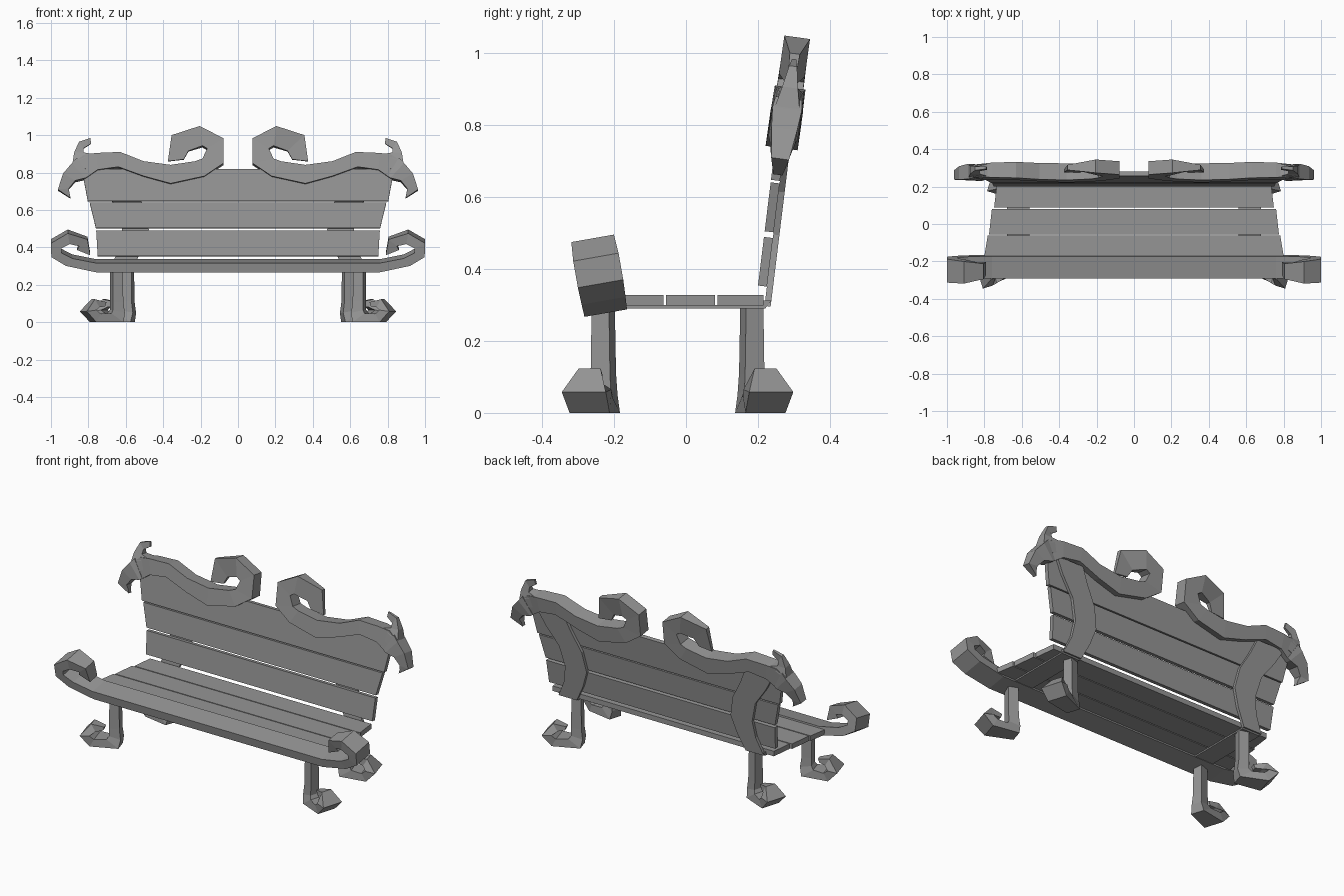
import bpy, bmesh
from math import radians
from mathutils import Matrix

# Dark grey paint shared by every part
grey = bpy.data.materials.new("dark_grey")
grey.diffuse_color = (.3, .3, .3, 1)


def make(name, ribbons, matrix=None, mirror=True):
    """Each ribbon is a list of stations (ax, az, bx, bz, half depth), skinned into a solid band."""
    bm = bmesh.new()
    for stations in ribbons:
        rings = []
        for st in stations:
            ax, az, bx, bz = st[:4]
            y0, y1 = (-st[4], st[4]) if len(st) == 5 else st[4:]
            rings.append([bm.verts.new(p) for p in
                          ((ax, y0, az), (ax, y1, az), (bx, y1, bz), (bx, y0, bz))])
        for r, s in zip(rings, rings[1:]):
            for i in range(4):
                j = (i + 1) % 4
                bm.faces.new((r[i], r[j], s[j], s[i]))
        bm.faces.new(rings[0])
        bm.faces.new(rings[-1][::-1])
    if matrix:
        bm.transform(matrix)
    bmesh.ops.recalc_face_normals(bm, faces=bm.faces)
    me = bpy.data.meshes.new(name)
    bm.to_mesh(me)
    bm.free()
    me.materials.append(grey)
    ob = bpy.data.objects.new(name, me)
    bpy.context.collection.objects.link(ob)
    if mirror:
        mod = ob.modifiers.new("Mirror", 'MIRROR')
        mod.use_axis[0] = True
        mod.use_mirror_merge = False
    return ob


def tilt(y, z, deg):
    """Lean about the x axis around the pivot (y, z)."""
    p = Matrix.Translation((0, y, z))
    return p @ Matrix.Rotation(radians(deg), 4, 'X') @ Matrix.Translation((0, 0, -z))


# Seat planks, tapering toward the back (ribbon laid flat by swapping y and z)
flat = Matrix(((1, 0, 0, 0), (0, 0, 1, 0), (0, 1, 0, 0), (0, 0, 0, 1)))
for i, (y0, y1, x0, x1) in enumerate([(-.20, -.062, .805, .782),
                                      (-.056, .081, .775, .76),
                                      (.087, .215, .748, .733)]):
    make(f"seat_plank_{i + 1}", [[(-x0, y0, x0, y0, .298, .328),
                                  (-x1, y1, x1, y1, .298, .328)]], flat, False)

# Back planks, leaning back and flaring upward
lean = tilt(.2, .353, -7)
for i, (z0, z1, x0, x1) in enumerate([(.354, .490, .75, .758),
                                      (.506, .643, .76, .793),
                                      (.650, .822, .803, .835)]):
    make(f"back_plank_{i + 1}", [[(-x0, z0, x0, z0, 0, .025), (-x1, z1, x1, z1, 0, .025)]],
         lean, False)

# Curved back supports, and the straps under the seat
make("back_support", [[(a, z, b, z, .025, .042) for a, b, z in (
    (.56, .68, .30), (.51, .635, .40), (.477, .62, .50),
    (.50, .65, .62), (.56, .73, .73), (.60, .78, .82))]], lean)
make("seat_strap", [[(.56, .290, .56, .30, -.22, .22), (.68, .290, .68, .30, -.22, .22)]])
make("strap_corner", [[(x, .290, x, .312, .205, .22) for x in (.56, .68)],
                      [(.56, .29, .68, .29, .215, .22), (.56, .312, .68, .312, .215, .237)]])

# Front rail ending in scrolls, tilted forward
half = [(.76, .277, .76, .327, .06), (.92, .312, .885, .352, .062),
        (.998, .36, .945, .383, .064), (1.0, .435, .945, .407, .064),
        (.91, .488, .90, .43, .06), (.805, .452, .85, .415, .042),
        (.79, .365, .86, .393, .035)]
rail = [(-a, b, -c, d, h) for a, b, c, d, h in reversed(half)] + half
make("front_rail", [rail], tilt(-.227, .30, 10), False)

# Crest: curled bar plus an upper and a lower horn at each end
crest = [(.375, .86, .29, .87, .008), (.355, 1.0, .265, .915, .014),
         (.205, 1.046, .19, .94, .036), (.078, .98, .165, .925, .036),
         (.078, .845, .19, .87, .038), (.18, .775, .23, .855, .042),
         (.36, .735, .36, .835, .045), (.505, .775, .505, .855, .044),
         (.64, .825, .63, .905, .043), (.75, .81, .76, .90, .040),
         (.815, .765, .825, .89, .034), (.88, .82, .883, .845, .034)]
upper_horn = [(.76, .84, .875, .79, .036), (.775, .895, .885, .845, .035),
              (.825, .905, .876, .905, .022), (.825, .93, .85, .965, .011),
              (.785, .955, .79, .985, .006)]
lower_horn = [(.86, .875, .80, .775, .037), (.888, .845, .815, .765, .041),
              (.935, .79, .87, .752, .036), (.963, .705, .905, .71, .025),
              (.895, .66, .90, .685, .013)]
make("crest_scroll", [crest, upper_horn, lower_horn], tilt(.279, .83, -8))

# Legs with scroll feet splayed outward
leg = [(-.028, .30, .028, .30, .025), (-.03, .11, .028, .11, .028),
       (-.038, .05, .028, .065, .03), (-.028, 0, .04, .047, .04),
       (.13, 0, .105, .045, .058), (.185, .058, .13, .065, .064),
       (.13, .123, .105, .08, .032), (.06, .107, .068, .085, .016)]
for name, x, y, ang in (("front_leg", .65, -.23, -17), ("back_leg", .59, .183, 17)):
    make(name, [leg], Matrix.Translation((x, y, 0)) @ Matrix.Rotation(radians(ang), 4, 'Z'))
